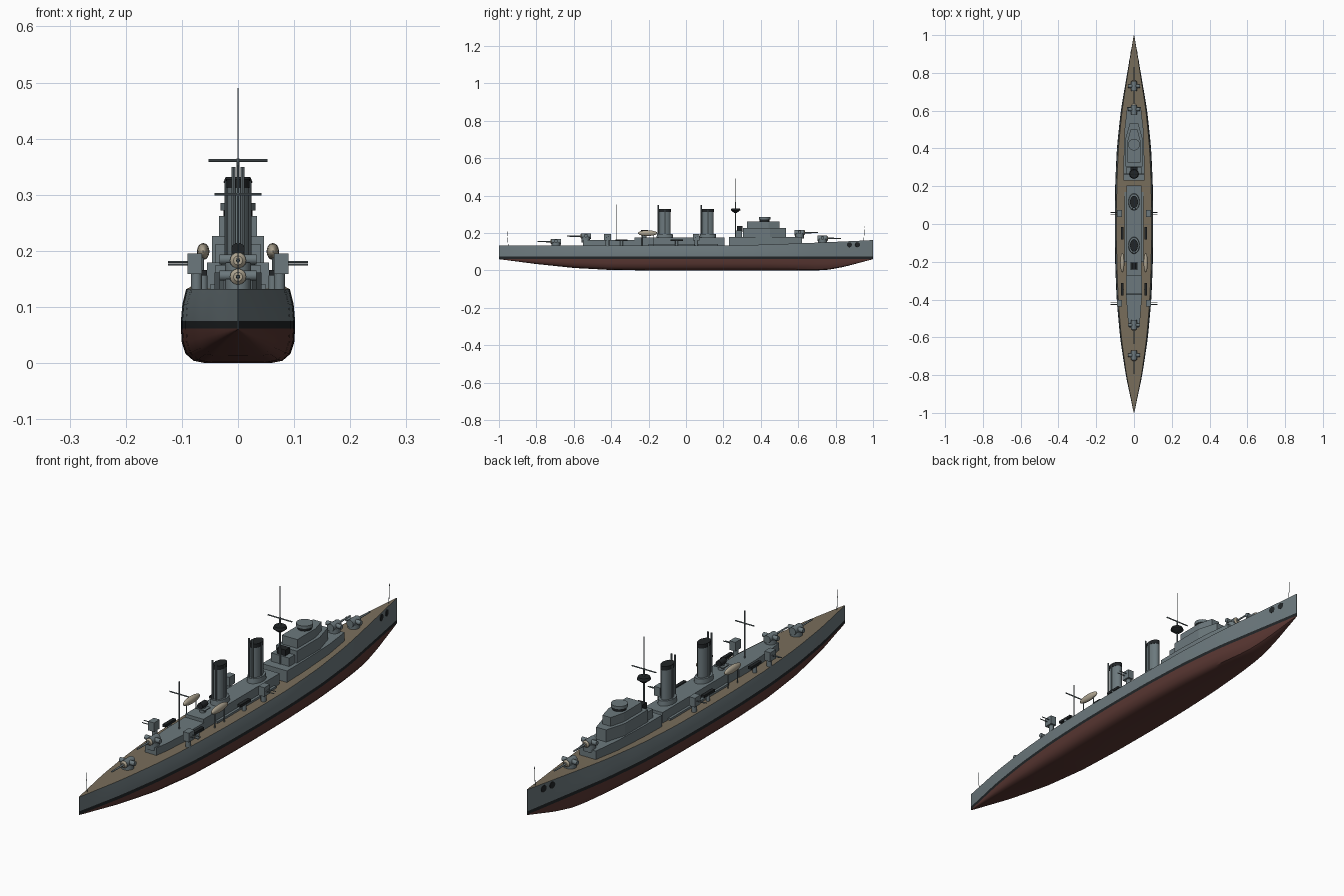
import bpy, bmesh, math
from mathutils import Matrix, Vector

if "Cube" in bpy.data.objects:
    bpy.data.objects.remove(bpy.data.objects["Cube"])


def mat(name, r, g, b):
    m = bpy.data.materials.new(name)
    m.diffuse_color = (r, g, b, 1)
    m.use_nodes = True
    m.node_tree.nodes["Principled BSDF"].inputs["Base Color"].default_value = m.diffuse_color
    return m


GREY = mat("hull_grey", 0.15, 0.19, 0.205)
WOOD = mat("deck_brown", 0.19, 0.155, 0.105)
RED = mat("bottom_red", 0.10, 0.038, 0.032)
BLACK = mat("black", 0.015, 0.018, 0.02)
TAN = mat("canvas_tan", 0.42, 0.37, 0.28)


def finish(name, bm, mats, angle=None):
    bmesh.ops.recalc_face_normals(bm, faces=bm.faces[:])
    me = bpy.data.meshes.new(name)
    bm.to_mesh(me)
    bm.free()
    for m in mats:
        me.materials.append(m)
    ob = bpy.data.objects.new(name, me)
    bpy.context.collection.objects.link(ob)
    if angle:
        bpy.context.view_layer.objects.active = ob
        ob.select_set(True)
        bpy.ops.object.shade_smooth_by_angle(angle=math.radians(angle))
        ob.select_set(False)
    return ob


def box(name, c, size, m=GREY):
    bm = bmesh.new()
    bmesh.ops.create_cube(bm, size=1, matrix=Matrix.Translation(c) @ Matrix.Diagonal((*size, 1)))
    return finish(name, bm, [m])


def rod(name, a, b, r, m=GREY, n=16, r2=None, sy=1):
    """Cylinder or cone between two points; sy stretches upright ones along y."""
    a, b = Vector(a), Vector(b)
    d = b - a
    q = d.to_track_quat('Z', 'Y').to_matrix().to_4x4()
    if sy != 1:
        q = Matrix.Identity(4)
    bm = bmesh.new()
    bmesh.ops.create_cone(bm, cap_ends=True, segments=n, radius1=r, radius2=r if r2 is None else r2, depth=d.length,
                          matrix=Matrix.Translation((a + b) / 2) @ q @ Matrix.Diagonal((1, sy, 1, 1)))
    return finish(name, bm, [m], 40)


def ball(name, c, size, m):
    bm = bmesh.new()
    bmesh.ops.create_uvsphere(bm, u_segments=20, v_segments=12, radius=1,
                              matrix=Matrix.Translation(c) @ Matrix.Diagonal((*size, 1)))
    return finish(name, bm, [m], 60)


def house(name, half, z0, z1, m=GREY):
    """Deckhouse from a half plan outline, mirrored over x."""
    pts = half + [(-x, y) for x, y in reversed(half)]
    bm = bmesh.new()
    f = bm.faces.new([bm.verts.new((x, y, z0)) for x, y in pts])
    r = bmesh.ops.extrude_face_region(bm, geom=[f])
    bmesh.ops.translate(bm, vec=(0, 0, z1 - z0), verts=[v for v in r['geom'] if isinstance(v, bmesh.types.BMVert)])
    return finish(name, bm, [m])


def lerp(table, y):
    for (a, p), (b, q) in zip(table, table[1:]):
        if y <= b:
            return p + (q - p) * (y - a) / (b - a)
    return table[-1][1]


# hull lofted from cross sections
WIDTH = [(-1, 0.001), (-.8, .044), (-.6, .074), (-.4, .092), (-.2, .1), (0, .102), (.2, .1), (.4, .091), (.6, .07),
         (.8, .036), (1, .001)]
KEEL = [(-1, .06), (-.9, .047), (-.8, .034), (-.6, .013), (-.4, .002), (-.2, 0), (.7, 0), (.76, .003), (.85, .02),
        (1, .06)]
BILGE = [(0, 0), (.6, .01), (.78, .07), (.92, .27), (.985, .6), (1, 1)]


def deck_z(y):
    return 0.132 + 0.03 * max(0, (y - 0.15) / 0.85) ** 1.4


bm = bmesh.new()
rings = []
N = 60
for i in range(N + 1):
    y = -1 + 2 * i / N
    w = sum(lerp(WIDTH, min(1, max(-1, y + d))) for d in (-.04, 0, .04)) / 3 if 0 < i < N else .001
    k = lerp(KEEL, y)
    half = [(w * fx, k + (.062 - k) * fz) for fx, fz in BILGE] + [(w, .075), (w * .975, .105), (w * .91, deck_z(y))]
    full = [(-x, z) for x, z in reversed(half[1:])] + half
    rings.append([bm.verts.new((x, y, z)) for x, z in full])
L = len(rings[0])
for a, b in zip(rings, rings[1:]):
    for j in range(L):
        f = bm.faces.new((a[j], a[(j + 1) % L], b[(j + 1) % L], b[j]))
        s = min(j, L - 2 - j)
        f.material_index = 1 if j == L - 1 else 0 if s < 2 else 2 if s == 2 else 3
bm.faces.new(rings[0])
bm.faces.new(rings[-1])
finish("hull", bm, [GREY, WOOD, BLACK, RED], 35)

# deckhouses and bridge tiers
house("forward_deckhouse", [(.055, .23), (.055, .34), (.05, .5), (.036, .62)], .125, .179)
house("bridge_lower", [(.046, .305), (.046, .45), (.022, .535)], .179, .227)
house("bridge_upper", [(.034, .325), (.034, .44), (.018, .5)], .227, .262)
rod("director_base", (0, .42, .262), (0, .42, .272), .026, BLACK, 20)
rod("director_drum", (0, .42, .272), (0, .42, .285), .031, GREY, 20)
house("middle_deckhouse", [(.04, -.275), (.04, .205)], .125, .175)
house("middle_deckhouse_skirt", [(.05, -.2), (.05, .17)], .125, .14)
house("aft_deckhouse", [(.025, -.55), (.033, -.5), (.042, -.38), (.042, -.275)], .125, .162)
box("mast_shelter", (0, .283, .195), (.08, .035, .035))
box("chart_shelter", (0, .287, .221), (.036, .028, .03), BLACK)

# funnels with caps and steam pipes
for y, n in ((.117, "forward"), (-.113, "aft")):
    rod(n + "_funnel_base", (0, y, .174), (0, y, .194), .03, GREY, 24, .028, 1.5)
    rod(n + "_funnel", (0, y, .19), (0, y, .312), .02, GREY, 24, None, 1.55)
    rod(n + "_funnel_cap", (0, y, .312), (0, y, .328), .021, BLACK, 24, None, 1.55)
    for s in (-1, 1):
        rod(n + "_steam_pipe", (s * .008, y - .036, .18), (s * .008, y - .036, .35), .0035, GREY, 8)
        rod(n + "_side_pipe", (s * .021, y, .19), (s * .021, y, .325), .003, GREY, 8)

# masts, yards, spotting top and flagstaffs
rod("foremast", (0, .265, .17), (0, .265, .365), .003, GREY, 8)
rod("foremast_topmast", (0, .265, .36), (0, .265, .49), .0014, GREY, 6)
rod("foremast_yard", (-.053, .265, .361), (.053, .265, .361), .0025, GREY, 8)
rod("spotting_top_floor", (0, .265, .308), (0, .265, .322), .008, BLACK, 16, .026)
rod("spotting_top", (0, .265, .322), (0, .265, .332), .026, BLACK, 16, .022)
rod("mainmast", (0, -.37, .15), (0, -.37, .352), .002, GREY, 8)
rod("mainmast_yard", (-.042, -.37, .301), (.042, -.37, .301), .0025, GREY, 8)
rod("jackstaff", (0, .95, .155), (0, .955, .235), .001, GREY, 6)
rod("ensign_staff", (0, -.95, .125), (0, -.957, .212), .001, GREY, 6)

# centreline guns: base, pivot cylinder, house and barrel
for n, y, z0, z, d in (("bow_gun", .73, .135, .171, 1), ("bow_upper_gun", .607, .17, .202, 1),
                       ("stern_upper_gun", -.535, .15, .183, -1), ("stern_gun", -.695, .125, .154, -1)):
    rod(n + "_base", (0, y, z0), (0, y, z - .004), .023, GREY, 16)
    rod(n + "_pivot", (-.033, y, z + .002), (.033, y, z + .002), .009, GREY, 14)
    rod(n + "_house", (0, y - d * .026, z), (0, y + d * .024, z), .015, GREY, 16)
    rod(n + "_blast_cover", (0, y + d * .024, z), (0, y + d * .03, z), .014, TAN, 16, .008)
    rod(n + "_barrel", (0, y + d * .02, z), (0, y + d * .1, z), .004, GREY, 10, .003)

for s in (-1, 1):
    # broadside guns
    for y in (.055, -.42):
        rod("side_gun_pedestal", (s * .074, y, .125), (s * .074, y, .165), .01, GREY, 12)
        box("side_gun_shield", (s * .077, y, .177), (.026, .036, .036))
        for dy in (-.006, .006):
            rod("side_gun_barrel", (s * .08, y + dy, .178 + dy / 3), (s * .125, y + dy, .178 + dy / 3), .0018, GREY, 8)
    # ship's boats on davits
    ball("lifeboat", (s * .062, -.205, .199), (.011, .052, .015), TAN)
    for y in (-.235, -.175):
        rod("davit", (s * .062, y, .125), (s * .062, y, .19), .002, GREY, 6)
    # torpedo tubes on the deck
    for y in (-.05, -.345):
        rod("tube_mount", (s * .062, y, .125), (s * .062, y, .156), .008, GREY, 12)
        box("torpedo_tubes", (s * .062, y, .161), (.014, .066, .01), BLACK)
    # hawse holes lying on the bow sides
    for y in (.872, .916):
        w = lerp(WIDTH, y) * .95
        rod("hawse_hole", (s * (w - .008), y, .137), (s * (w + .001), y + .002, .137), .0135, BLACK, 16)

# searchlight abaft the second funnel
rod("searchlight_post", (0, -.222, .17), (0, -.222, .195), .012, GREY, 14)
rod("searchlight", (0, -.24, .203), (0, -.204, .203), .012, BLACK, 16)
box("searchlight_platform", (0, -.222, .19), (.044, .036, .004), GREY)
